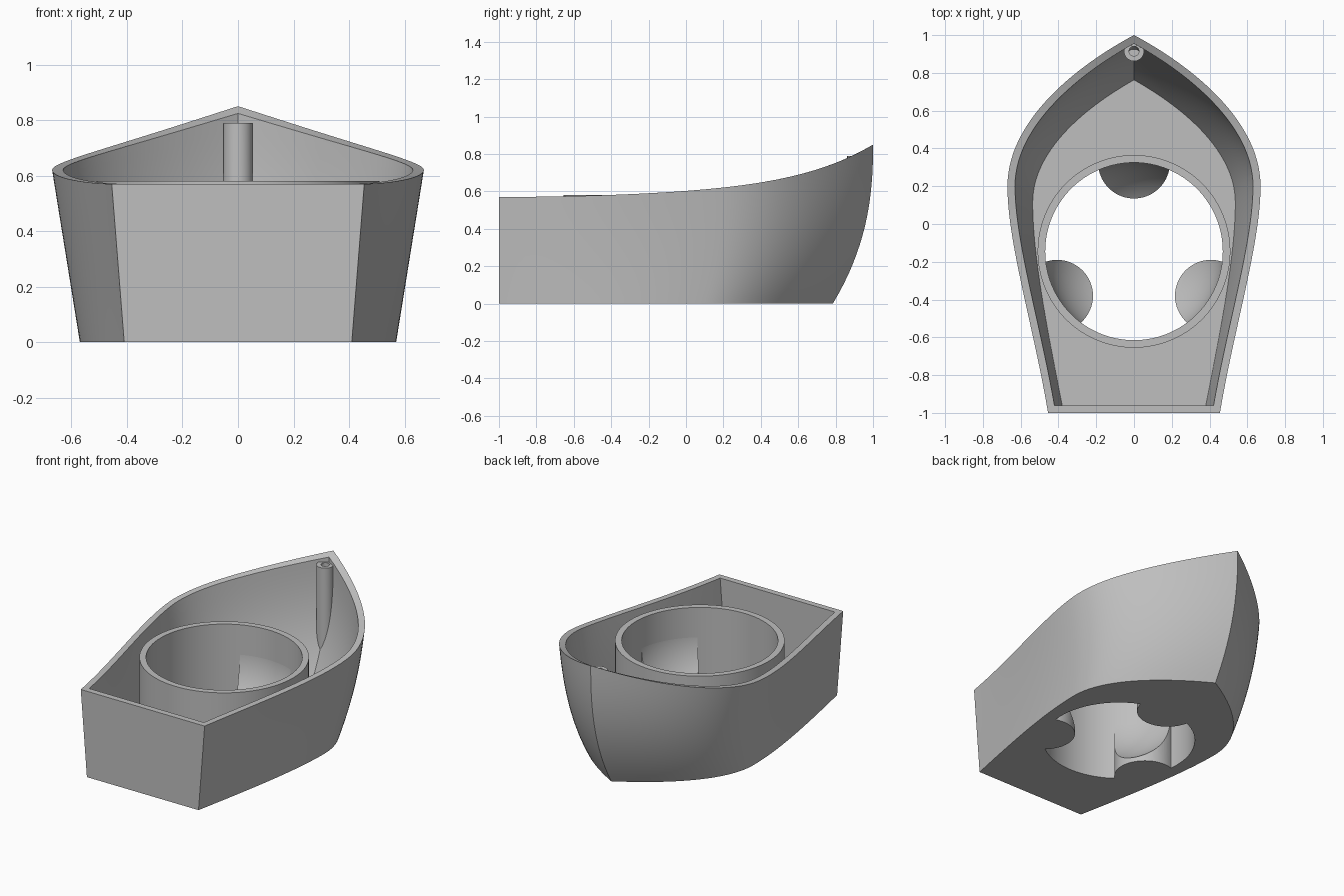
import bpy, bmesh, math
from mathutils import Vector, geometry

if "Cube" in bpy.data.objects:
    bpy.data.objects.remove(bpy.data.objects["Cube"], do_unlink=True)

WALL, FLOOR = 0.04, 0.04
HOLE_Y, HOLE_R, RING_R, RING_TOP = -0.145, 0.47, 0.51, 0.58
STEPS, ROWS, SEGS = 28, 16, 128

grey = bpy.data.materials.new("plain grey")
grey.use_nodes = True
grey.diffuse_color = (0.52, 0.52, 0.52, 1)
grey.node_tree.nodes["Principled BSDF"].inputs["Base Color"].default_value = grey.diffuse_color


def finish(name, bm):
    """Turn a bmesh into a smooth shaded grey object."""
    bmesh.ops.recalc_face_normals(bm, faces=bm.faces)
    mesh = bpy.data.meshes.new(name)
    bm.to_mesh(mesh)
    bm.free()
    obj = bpy.data.objects.new(name, mesh)
    bpy.context.collection.objects.link(obj)
    mesh.materials.append(grey)
    smooth(obj)
    return obj


def smooth(obj):
    bpy.ops.object.select_all(action="DESELECT")
    obj.select_set(True)
    bpy.context.view_layer.objects.active = obj
    bpy.ops.object.shade_smooth_by_angle(angle=math.radians(30))


def bridge(bm, a, b):
    """Quads between two closed loops of equal length."""
    for i in range(len(a)):
        j = (i + 1) % len(a)
        bm.faces.new((a[i], a[j], b[j], b[i]))


def circle(bm, r, z, y=HOLE_Y, n=SEGS):
    return [bm.verts.new((r * math.cos(2 * math.pi * i / n),
                          y + r * math.sin(2 * math.pi * i / n), z)) for i in range(n)]


def outline(stern, side, bow):
    """Half plan curve from the stern corner round to the bow."""
    first = geometry.interpolate_bezier(*map(Vector, stern), STEPS)
    return first[:-1] + geometry.interpolate_bezier(*map(Vector, side), STEPS + 1) + [] if bow else first


def sheer(y):
    u = (y + 1) / 2
    return 0.57 + 0.12 * u ** 2 + 0.16 * u ** 6


def rake(s):
    return 1 - (1 - s) ** 2.4


# Half plan curves of the rim and of the keel
rim = outline([(.455, -1), (.53, -.55), (.67, -.1), (.67, .2)],
              [(.67, .2), (.67, .55), (.3, .84), (0, 1)], True)
keel = outline([(.41, -1), (.49, -.6), (.57, -.2), (.57, .1)],
               [(.57, .1), (.57, .4), (.26, .64), (0, .785)], True)


def hull_row(k, base):
    """Half outline on the outer skin, k running from the base height to the rim."""
    row = []
    for a, b in zip(keel, rim):
        top = sheer(b.y)
        s = base / top + (1 - base / top) * k
        row.append(Vector((a.x + (b.x - a.x) * s, a.y + (b.y - a.y) * rake(s), s * top)))
    return row


def inset(row):
    """Move a half outline inwards by the wall thickness."""
    out = []
    for i, p in enumerate(row):
        t = (row[min(i + 1, len(row) - 1)] - row[max(i - 1, 0)]).xy.normalized()
        q = p.xy + Vector((-t.y, t.x)) * WALL
        if i == 0:
            q += t * ((-1 + WALL - q.y) / t.y)
        if i == len(row) - 1:
            q -= t * (q.x / t.x)
        out.append(q)
    return out


def full_loop(bm, half):
    mirrored = [Vector((-p.x, p.y, p.z)) for p in reversed(half[:-1])]
    return [bm.verts.new(p) for p in half + mirrored]


def plate(bm, loop, hole):
    """Flat floor between an outline and a round hole."""
    edges = [bm.edges.get((l[i - 1], l[i])) or bm.edges.new((l[i - 1], l[i]))
             for l in (loop, hole) for i in range(len(l))]
    bmesh.ops.triangle_fill(bm, edges=edges, use_beauty=True)


# Hull: outer skin, rim, inner skin and both sides of the floor
bm = bmesh.new()
outer = [full_loop(bm, hull_row(k / ROWS, 0)) for k in range(ROWS + 1)]
inner_top = inset(hull_row(1, FLOOR))
inner = []
for r in range(ROWS + 1):
    k = r / ROWS
    half = [Vector((q.x, q.y, FLOOR + (sheer(t.y) - FLOOR) * k))
            for q, t in zip(inset(hull_row(k, FLOOR)), inner_top)]
    inner.append(full_loop(bm, half))
for skin in (outer, inner):
    for low, high in zip(skin, skin[1:]):
        bridge(bm, low, high)
bridge(bm, outer[-1], inner[-1])
under, over = circle(bm, RING_R, 0), circle(bm, RING_R, FLOOR)
plate(bm, outer[0], under)
plate(bm, inner[0], over)
bridge(bm, under, over)
finish("hull", bm)

# Round well standing in the hull
bm = bmesh.new()
loops = [circle(bm, r, z) for r, z in ((RING_R, 0), (RING_R, RING_TOP),
                                       (HOLE_R, RING_TOP), (HOLE_R, 0))]
for i in range(4):
    bridge(bm, loops[i - 1], loops[i])
finish("well_ring", bm)

# Ball that hollows the tops of the supports
CUP_Z, LOBE_R = 0.41, 0.19
bm = bmesh.new()
bmesh.ops.create_uvsphere(bm, u_segments=SEGS, v_segments=64, radius=HOLE_R + 0.001)
bmesh.ops.translate(bm, verts=bm.verts, vec=(0, HOLE_Y, CUP_Z))
cutter = finish("cup_cutter", bm)
cutter.hide_render = True
cutter.hide_viewport = True


def support(name, turn):
    """Rounded post on the well wall with a dished top."""
    back = HOLE_R + 0.01
    half = 2 * math.asin(LOBE_R / (2 * HOLE_R))
    start = math.pi / 2 + half / 2
    n = 32
    pts = []
    for i in range(n + 1):
        a = start + (2 * math.pi - 2 * start) * i / n
        pts.append((HOLE_R + LOBE_R * math.cos(a), LOBE_R * math.sin(a)))
    for i in range(n + 1):
        a = -half + 2 * half * i / n
        pts.append((back * math.cos(a), back * math.sin(a)))
    bm = bmesh.new()
    c, s = math.cos(turn), math.sin(turn)
    low, high = [[bm.verts.new((x * c - y * s, HOLE_Y + x * s + y * c, z)) for x, y in pts]
                 for z in (0, CUP_Z)]
    bridge(bm, low, high)
    bm.faces.new(low)
    bm.faces.new(high)
    obj = finish(name, bm)
    mod = obj.modifiers.new("dish", "BOOLEAN")
    mod.operation, mod.solver, mod.object = "DIFFERENCE", "EXACT", cutter
    bpy.context.view_layer.objects.active = obj
    bpy.ops.object.modifier_apply(modifier=mod.name)
    smooth(obj)


for name, deg in (("bow_support", 90), ("right_support", 210), ("left_support", 330)):
    support(name, math.radians(deg))
bpy.data.objects.remove(cutter, do_unlink=True)

# Hollow post in the bow, its foot trimmed to die into the raked wall
POST_Y, POST_TOP = 0.915, 0.79
bm = bmesh.new()
foot, top, lip, bore = [circle(bm, r, z, POST_Y, 40) for r, z in
                        ((.053, 0), (.053, POST_TOP), (.026, POST_TOP), (.026, .5))]
for v in foot:
    reach = (v.co.y + 0.6 * abs(v.co.x) + 0.02 - keel[-1].y) / (rim[-1].y - keel[-1].y)
    v.co.z = sheer(1) * (1 - (1 - min(reach, .96)) ** (1 / 2.4))
for a, b in ((foot, top), (top, lip), (lip, bore)):
    bridge(bm, a, b)
bm.faces.new(bore)
bmesh.ops.triangle_fill(bm, edges=[e for e in bm.edges if e.is_boundary], use_beauty=True)
finish("bow_post", bm)
